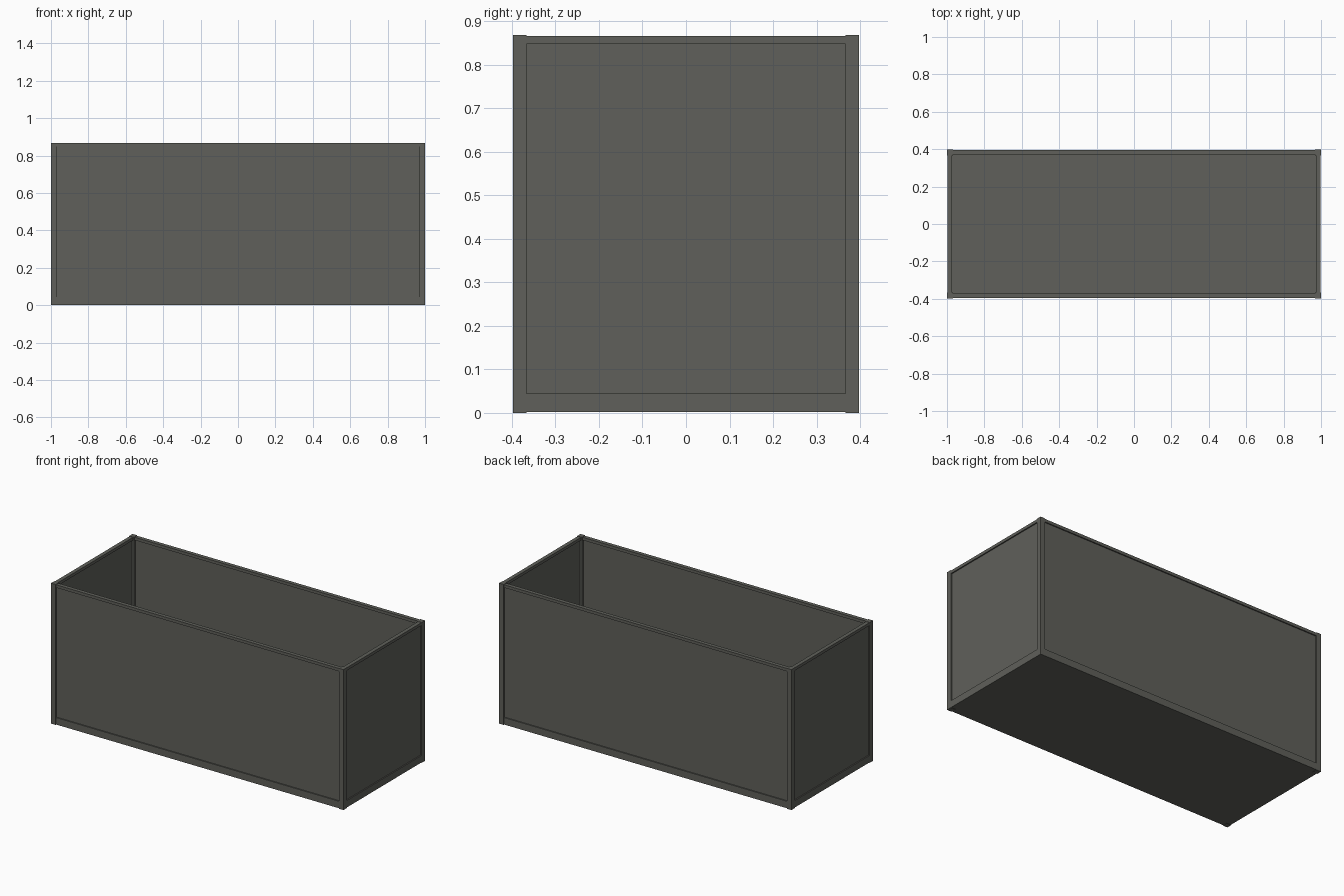
import bpy

if "Cube" in bpy.data.objects:
    bpy.data.objects.remove(bpy.data.objects["Cube"])

# One dark grey painted metal colour
grey = bpy.data.materials.new("dark grey")
grey.diffuse_color = (0.115, 0.117, 0.103, 1)
grey.use_nodes = True
grey.node_tree.nodes["Principled BSDF"].inputs["Base Color"].default_value = grey.diffuse_color

HX, HY, H = 1.0, 0.398, 0.868   # outer half sizes and height
POST, RAIL = 0.032, 0.026       # post width, rail thickness
LOW, TOP = 0.045, 0.02          # bottom and top rail heights
GAP = 0.002                     # rails sit just inside the posts


def box(name, x0, x1, y0, y1, z0, z1):
    bpy.ops.mesh.primitive_cube_add(size=1, location=((x0 + x1) / 2, (y0 + y1) / 2, (z0 + z1) / 2))
    o = bpy.context.object
    o.name = name
    o.scale = (abs(x1 - x0), abs(y1 - y0), abs(z1 - z0))
    bpy.ops.object.transform_apply(location=False, rotation=False, scale=True)
    o.data.materials.append(grey)
    return o


# Corner posts
for sx in (-1, 1):
    for sy in (-1, 1):
        box("corner_post", sx * (HX - POST), sx * HX, sy * (HY - POST), sy * HY, 0, H)

# Front and back: rails with a thin recessed panel between
for s, side in ((-1, "front"), (1, "back")):
    o, i = s * (HY - GAP), s * (HY - RAIL)
    px = HX - POST
    box(side + "_bottom_rail", -px, px, o, i, GAP, LOW)
    box(side + "_top_rail", -px, px, o, i, H - TOP, H - GAP)
    box(side + "_panel", -px, px, s * (HY - 0.009), s * (HY - 0.019), LOW, H - TOP)

# Left and right ends
for s, side in ((-1, "left"), (1, "right")):
    o, i = s * (HX - GAP), s * (HX - RAIL)
    py = HY - POST
    box(side + "_bottom_rail", o, i, -py, py, GAP, LOW)
    box(side + "_top_rail", o, i, -py, py, H - TOP, H - GAP)
    box(side + "_panel", s * (HX - 0.009), s * (HX - 0.019), -py, py, LOW, H - TOP)

# Floor
box("floor", -HX + RAIL, HX - RAIL, -HY + RAIL, HY - RAIL, GAP, 0.02)
